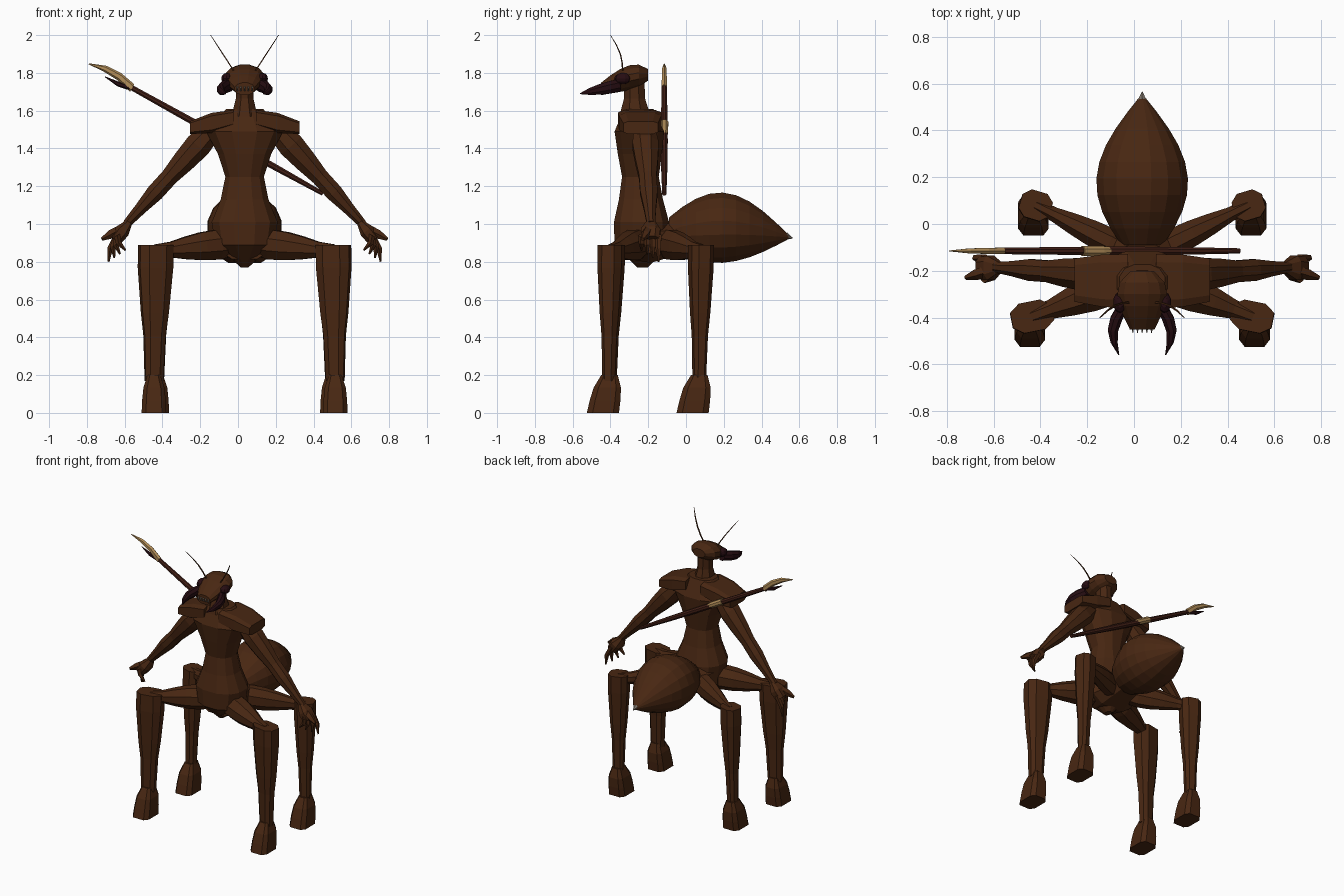
import bpy, bmesh, math
from mathutils import Vector, Matrix

old = bpy.data.objects.get("Cube")
if old:
    bpy.data.objects.remove(old, do_unlink=True)

CENTRE = 0.035  # the body's centre line
BACK = -0.115  # depth at which the spear is carried
X, Y, Z = Vector((1, 0, 0)), Vector((0, 1, 0)), Vector((0, 0, 1))


def material(name, red, green, blue):
    mat = bpy.data.materials.new(name)
    mat.use_nodes = True
    mat.diffuse_color = (red, green, blue, 1)
    mat.node_tree.nodes["Principled BSDF"].inputs["Base Color"].default_value = mat.diffuse_color
    return mat


shell = material("brown shell", 0.065, 0.02, 0.006)
maroon = material("dark maroon", 0.02, 0.004, 0.006)
wood = material("red brown wood", 0.055, 0.014, 0.008)
gold = material("pale gold", 0.45, 0.27, 0.1)
bone = material("grey bone", 0.2, 0.17, 0.14)


def finish(name, bm, mat, offset):
    bmesh.ops.recalc_face_normals(bm, faces=bm.faces[:])
    mesh = bpy.data.meshes.new(name)
    bm.to_mesh(mesh)
    bm.free()
    mesh.materials.append(mat)
    obj = bpy.data.objects.new(name, mesh)
    obj.location.x = offset
    bpy.context.scene.collection.objects.link(obj)


def loft(name, start, end, widths, flat=1.0, depths=None, mat=shell, ref=X, axis=None,
         bend=(0, 0, 0), sides=8, power=1.0, side=1, offset=CENTRE):
    """Closed part through evenly spaced rings; widths lie along ref, depths across it.
    Power below one makes the section boxy, bend bows the path, side mirrors it."""
    start, end, bend = Vector(start), Vector(end), Vector(bend)
    depths = depths or [w * flat for w in widths]
    t = (axis or end - start).normalized()
    u = (ref - t * ref.dot(t)).normalized()
    v = t.cross(u)
    bm = bmesh.new()
    rings = []
    for i, (w, d) in enumerate(zip(widths, depths)):
        f = i / (len(widths) - 1)
        centre = start.lerp(end, f) + bend * math.sin(math.pi * f)
        ring = []
        for k in range(sides):
            angle = math.tau * (k + 0.5) / sides
            c, s = math.cos(angle), math.sin(angle)
            c = math.copysign(abs(c) ** power, c)
            s = math.copysign(abs(s) ** power, s)
            point = centre + u * c * w + v * s * d
            point.x *= side
            ring.append(bm.verts.new(point))
        rings.append(ring)
    for low, high in zip(rings, rings[1:]):
        for k in range(sides):
            n = (k + 1) % sides
            bm.faces.new((low[k], low[n], high[n], high[k]))
    bm.faces.new(rings[0])
    bm.faces.new(rings[-1])
    finish(name, bm, mat, offset)


def eye(name, side):
    bm = bmesh.new()
    place = Matrix.Translation((side * 0.095, -0.335, 1.77))
    shape = Matrix.Diagonal((0.03, 0.045, 0.03, 1))
    bmesh.ops.create_uvsphere(bm, u_segments=10, v_segments=6, radius=1, matrix=place @ shape)
    finish(name, bm, maroon, CENTRE)


# Torso from the shoulders through the waist to the pointed groin
loft("torso", (0, -0.25, 1.61), (0, -0.23, 0.77),
     widths=(0.1, 0.21, 0.145, 0.105, 0.13, 0.18, 0.16, 0.02),
     depths=(0.08, 0.135, 0.12, 0.1, 0.12, 0.15, 0.15, 0.03),
     axis=Z, sides=12, power=0.85)
loft("rear_thorax", (0, -0.3, 0.9), (0, 0.04, 0.92), (0.13, 0.17, 0.13, 0.08),
     flat=0.7, axis=Y, power=0.7)

# Abdomen swelling by a sine rule, and its stinger
swell = [0.2 * math.sin(math.pi * (0.15 + 0.84 * i / 9)) for i in range(10)]
loft("abdomen", (0, -0.09, 0.95), (0, 0.55, 0.93), swell, flat=0.95, axis=Y,
     bend=(0, 0, 0.04), sides=16)
loft("stinger", (0, 0.53, 0.935), (0, 0.565, 0.925), (0.02, 0.002), mat=bone, sides=6)

# Neck, head and teeth
loft("neck", (0, -0.27, 1.57), (0, -0.275, 1.76), (0.075, 0.05, 0.05), flat=1.2, axis=Z)
loft("head", (0, -0.2, 1.79), (0, -0.45, 1.715), (0.05, 0.1, 0.11, 0.1, 0.08, 0.055),
     flat=0.62, axis=Y, bend=(0, 0, 0.015), sides=12)
for i in range(5):
    x = (i - 2) * 0.02
    for row, z in (("upper", 1.73), ("lower", 1.7)):
        loft(f"{row}_tooth_{i + 1}", (x, -0.435, z), (x, -0.465, 1.715), (0.009, 0.002),
             mat=bone, sides=4)

for label, side in (("left", 1), ("right", -1)):
    # Eye, jaw and feeler
    eye(label + "_eye", side)
    loft(label + "_mandible", (0.08, -0.35, 1.735), (0.1, -0.56, 1.69),
         (0.035, 0.035, 0.03, 0.02, 0.003), flat=0.8, mat=maroon, ref=Z,
         bend=(0.035, 0, 0), side=side)
    loft(label + "_antenna", (0.05, -0.335, 1.8), (0.18, -0.4, 2),
         (0.006, 0.005, 0.005, 0.004, 0.002), ref=Y, axis=Z,
         bend=(0, 0.02, 0), sides=4, side=side)

    # Shoulder plate and arm
    loft(label + "_shoulder_plate", (0.06, -0.245, 1.56), (0.29, -0.24, 1.51),
         widths=(0.12, 0.115, 0.095), depths=(0.045, 0.055, 0.035),
         ref=Y, axis=X, power=0.4, side=side)
    loft(label + "_arm", (0.17, -0.22, 1.5), (0.625, -0.185, 1),
         (0.06, 0.075, 0.065, 0.05, 0.05, 0.035, 0.024), ref=Y, side=side)

    # Hand with fanned fingers and a thumb
    loft(label + "_palm", (0.61, -0.185, 1.01), (0.685, -0.19, 0.915),
         (0.025, 0.055, 0.05), flat=0.75, ref=Y, power=0.7, side=side)
    for i in range(4):
        y = -0.235 + 0.03 * i
        tip = (0.63 + 0.03 * i, y, 0.86 - 0.02 * i)
        loft(f"{label}_finger_{i + 1}", (0.675, y, 0.94), tip, (0.018, 0.016, 0.005),
             ref=Y, bend=(0.015, 0, 0), sides=5, side=side)
    loft(label + "_thumb", (0.66, -0.2, 0.97), (0.755, -0.23, 0.92), (0.025, 0.025, 0.01),
         ref=Y, sides=5, side=side)

    # Front and back legs share one build: hip, knee, thickness and turn differ
    for pair, hip, knee, thick, turn in (
            ("front", (0.06, -0.24, 0.9), Vector((0.47, -0.395, 0.89)), 1, -0.2),
            ("back", (0.05, -0.12, 0.9), Vector((0.455, 0.08, 0.89)), 0.75, 0.3)):
        leg = f"{label}_{pair}"
        loft(leg + "_thigh", hip, knee - Z * 0.035,
             (0.07, 0.085, 0.08, 0.065, 0.045, 0.04), flat=thick, ref=Z, side=side)
        ankle = Vector((knee.x + 0.01, knee.y - 0.01, 0.17))
        shin = [w * thick for w in (0.095, 0.095, 0.085, 0.075, 0.06, 0.055, 0.05)]
        loft(leg + "_shin", knee, ankle, shin, flat=0.72 / thick ** 0.8,
             ref=Vector((1, turn, 0)), axis=Z, power=0.75, side=side)
        loft(leg + "_foot", ankle + Z * 0.03, (ankle.x, ankle.y - 0.035, 0),
             (0.035, 0.058, 0.065, 0.068), flat=1.3, axis=Z, power=0.5, side=side)

# Spear slung across the back
spear = dict(ref=Y, offset=0)
neck = (-0.56, BACK, 1.72)
loft("spear_shaft", neck, (0.45, BACK, 1.16), (0.015, 0.018, 0.02, 0.018, 0.012),
     mat=wood, **spear)
loft("spear_grip", (-0.22, BACK, 1.535), (-0.05, BACK, 1.44), (0.023, 0.022, 0.008),
     mat=gold, **spear)
loft("spear_blade", neck, (-0.79, BACK, 1.848), (0.016, 0.015, 0.012, 0.002), flat=1.4,
     mat=gold, bend=(0.01, 0, 0.02), sides=6, **spear)
loft("spear_barb", neck, (-0.705, BACK, 1.78), (0.016, 0.013, 0.002),
     mat=maroon, bend=(0, 0, -0.01), sides=6, **spear)
